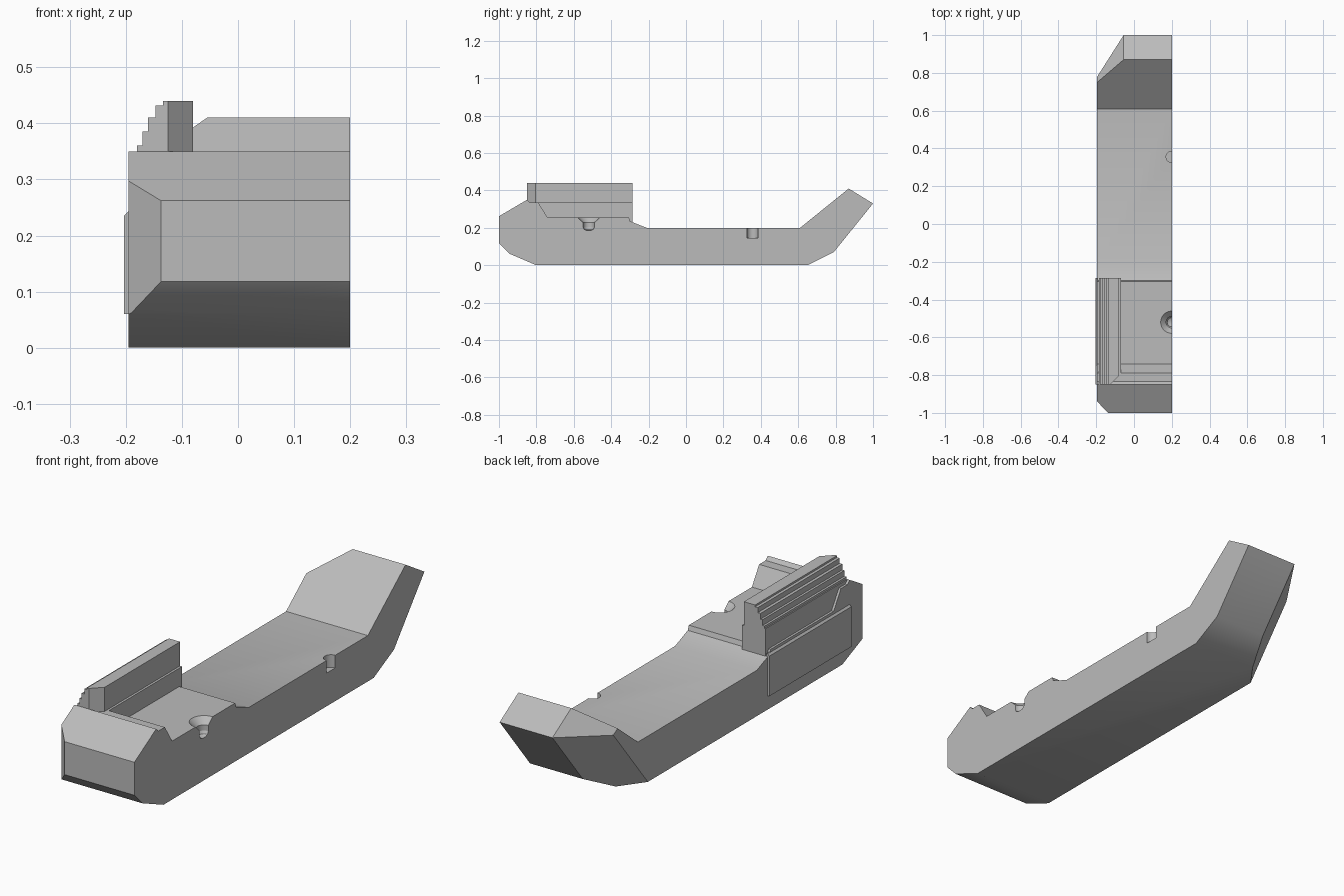
import bpy, bmesh, math
from mathutils import Vector

cube = bpy.data.objects.get("Cube")
if cube:
    bpy.data.objects.remove(cube, do_unlink=True)

grey = bpy.data.materials.new("plain_grey")
grey.use_nodes = True
tone = (0.5, 0.5, 0.5, 1)
grey.diffuse_color = tone
grey.node_tree.nodes["Principled BSDF"].inputs["Base Color"].default_value = tone


def extrude(name, outline, axis, start, end, cuts=()):
    """Extrude an outline along x or y, then slice it by (point, outward normal) planes."""
    bm = bmesh.new()
    place = (lambda a, b: (start, a, b)) if axis == "x" else (lambda a, b: (a, start, b))
    face = bm.faces.new([bm.verts.new(place(a, b)) for a, b in outline])
    moved = bmesh.ops.extrude_face_region(bm, geom=[face])["geom"]
    length = end - start
    shift = Vector((length, 0, 0)) if axis == "x" else Vector((0, length, 0))
    bmesh.ops.translate(bm, vec=shift, verts=[v for v in moved if isinstance(v, bmesh.types.BMVert)])
    for point, normal in cuts:
        geom = bm.verts[:] + bm.edges[:] + bm.faces[:]
        sliced = bmesh.ops.bisect_plane(bm, geom=geom, plane_co=point, plane_no=normal,
                                        clear_outer=True, dist=1e-5)
        edges = [e for e in sliced["geom_cut"] if isinstance(e, bmesh.types.BMEdge)]
        bmesh.ops.contextual_create(bm, geom=edges)
    bmesh.ops.recalc_face_normals(bm, faces=bm.faces[:])
    return finish(name, bm)


def finish(name, bm):
    mesh = bpy.data.meshes.new(name)
    bm.to_mesh(mesh)
    bm.free()
    mesh.materials.append(grey)
    obj = bpy.data.objects.new(name, mesh)
    bpy.context.collection.objects.link(obj)
    return obj


def lathe(name, x, y, rings, sides=32):
    """Turn (radius, height) rings into a closed cutter."""
    bm = bmesh.new()
    loops = [[bm.verts.new((x + r * math.cos(math.tau * i / sides),
                            y + r * math.sin(math.tau * i / sides), z)) for i in range(sides)]
             for r, z in rings]
    for low, high in zip(loops, loops[1:]):
        for i in range(sides):
            j = (i + 1) % sides
            bm.faces.new((low[i], low[j], high[j], high[i]))
    bm.faces.new(loops[0][::-1])
    bm.faces.new(loops[-1])
    obj = finish(name, bm)
    obj.hide_render = True
    obj.hide_viewport = True
    return obj


def smooth(obj):
    bpy.ops.object.select_all(action="DESELECT")
    obj.select_set(True)
    bpy.context.view_layer.objects.active = obj
    bpy.ops.object.shade_smooth_by_angle(angle=math.radians(28))


CUT, SIDE = 0.2, -0.195

# Body: long side profile with chamfered outer corners
profile = [(-1, .118), (-1, .262), (-.85, .35), (-.835, .335), (-.79, .335), (-.74, .255),
           (-.305, .255), (-.298, .235), (-.21, .2), (.61, .2), (.87, .41), (1, .33),
           (.79, .07), (.65, 0), (-.8, 0), (-.945, .062)]
tail_top = Vector((-.055, .87, .41))
tail_tip = Vector((-.055, 1, .33))
top_normal = (tail_tip - tail_top).cross(Vector((SIDE, .75, .313)) - tail_top)
side_normal = Vector((0, -.21, -.26)).cross(Vector((SIDE, .78, .295)) - tail_tip)
body = extrude("body", profile, "x", SIDE, CUT, [
    ((-.137, -1, 0), (-.06, -.058, 0)),
    (tail_top, top_normal),
    (tail_tip, side_normal)])

# Countersunk hole and plain hole, both halved by the flat side
holes = [lathe("countersink_cutter", CUT, -.52,
               [(.012, .186), (.024, .192), (.03, .203), (.03, .228), (.06, .256), (.06, .3)]),
         lathe("pin_hole_cutter", CUT, .355, [(.03, .145), (.03, .25)])]
for hole in holes:
    mod = body.modifiers.new(hole.name, "BOOLEAN")
    mod.operation = "DIFFERENCE"
    mod.solver = "EXACT"
    mod.object = hole
# Apply the cuts so that the edges can be shaded afterwards
bpy.context.view_layer.update()
cut_mesh = bpy.data.meshes.new_from_object(
    body.evaluated_get(bpy.context.evaluated_depsgraph_get()))
body.modifiers.clear()
body.data = cut_mesh
for hole in holes:
    bpy.data.objects.remove(hole, do_unlink=True)
smooth(body)

# Raised rail with a stepped outer side and an inner ledge
steps = [(-.185, .2), (-.185, .35), (-.18, .35)]
for x, low, high in [(-.18, .35, .36), (-.17, .36, .385), (-.16, .385, .41),
                     (-.147, .41, .432), (-.134, .432, .44)]:
    steps += [(x, low), (x, high)]
steps = list(dict.fromkeys(steps))
rail = steps + [(-.08, .44), (-.08, .335), (-.07, .335), (-.07, .2)]
extrude("stepped_rail", rail, "y", -.85, -.285, [((-.125, -.85, 0), (1, -1, 0))])

# Thin raised panel on the outer side
panel = [(-.19, .06), (-.203, .06), (-.203, .235), (-.195, .243), (-.19, .243)]
extrude("side_panel", panel, "y", -.85, -.285)
